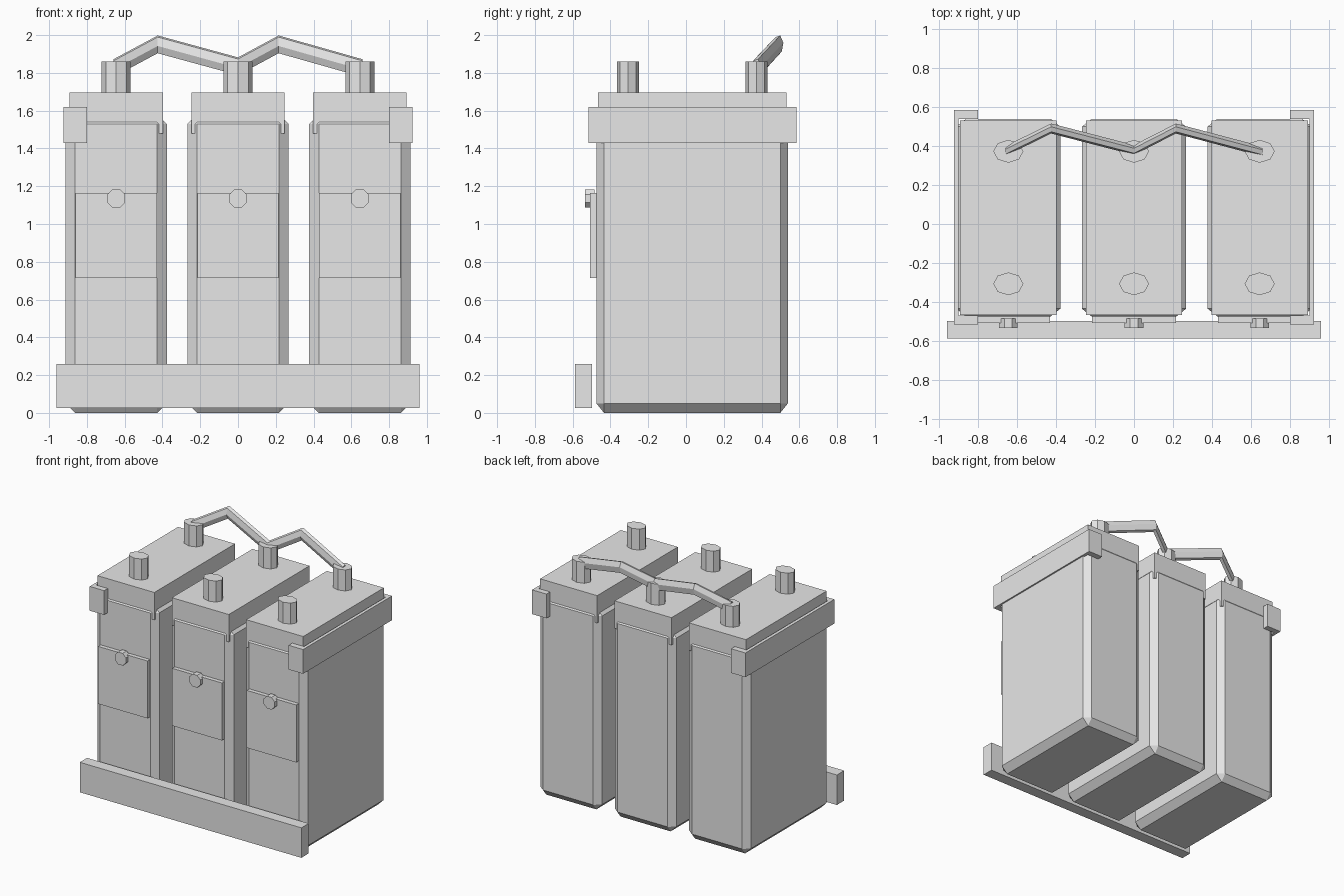
import bpy, bmesh, math
from mathutils import Matrix, Vector

if "Cube" in bpy.data.objects:
    bpy.data.objects.remove(bpy.data.objects["Cube"])

grey = bpy.data.materials.new("light_grey")
grey.diffuse_color = (0.8, 0.8, 0.8, 1)
grey.use_nodes = True
grey.node_tree.nodes["Principled BSDF"].inputs["Base Color"].default_value = grey.diffuse_color


def finish(name, bm):
    bmesh.ops.recalc_face_normals(bm, faces=bm.faces)
    mesh = bpy.data.meshes.new(name)
    bm.to_mesh(mesh)
    bm.free()
    mesh.materials.append(grey)
    obj = bpy.data.objects.new(name, mesh)
    bpy.context.collection.objects.link(obj)
    return obj


def add_box(bm, x, y, z):
    """Box from (min, max) pairs."""
    center = Vector([sum(p) / 2 for p in (x, y, z)])
    size = [p[1] - p[0] for p in (x, y, z)]
    m = Matrix.Translation(center) @ Matrix.Diagonal((*size, 1))
    bmesh.ops.create_cube(bm, size=1, matrix=m)


def box(name, x, y, z):
    bm = bmesh.new()
    add_box(bm, x, y, z)
    return finish(name, bm)


def prism(name, center, radius, depth, matrix):
    """Eight-sided cylinder, shaped by an extra matrix."""
    bm = bmesh.new()
    bmesh.ops.create_cone(bm, cap_ends=True, segments=8, radius1=radius,
                          radius2=radius, depth=depth,
                          matrix=Matrix.Translation(center) @ matrix)
    return finish(name, bm)


flatten = Matrix.Diagonal((1, 0.76, 1, 1))
face_front = Matrix.Rotation(math.pi / 2, 4, 'X') @ Matrix.Rotation(math.pi / 8, 4, 'Z')

for i, x in enumerate((-0.645, 0, 0.645), 1):
    # Chamfered cell case; bevelled while stretched in y, then squashed back
    squash = 0.8
    bm = bmesh.new()
    add_box(bm, (x - 0.268, x + 0.268), (-0.475 / squash, 0.54 / squash), (0, 1.58))
    bmesh.ops.bevel(bm, geom=bm.edges[:], offset=0.051, segments=1,
                    affect='EDGES', profile=0.5)
    bmesh.ops.scale(bm, vec=(1, squash, 1), verts=bm.verts)
    finish(f"cell_case_{i}", bm)

    # Lid whose lower corners poke through the case chamfers
    box(f"lid_{i}", (x - 0.247, x + 0.247), (-0.467, 0.532), (1.48, 1.695))

    # Front plate and knob
    box(f"front_plate_{i}", (x - 0.215, x + 0.215), (-0.507, -0.46), (0.715, 1.165))
    prism(f"knob_{i}", (x, -0.51, 1.135), 0.052, 0.05, face_front)

    # Terminal posts
    for side, y in (("front", -0.307), ("back", 0.373)):
        prism(f"terminal_{side}_{i}", (x, y, 1.777), 0.077, 0.165, flatten)

# Front rail
box("front_rail", (-0.96, 0.96), (-0.587, -0.497), (0.025, 0.26))

# Side clamps wrapping the front and back corners
for name, s in (("left_clamp", -1), ("right_clamp", 1)):
    bm = bmesh.new()
    outline = [(0.925, -0.515), (0.925, 0.585), (0.8, 0.585), (0.8, 0.54),
               (0.9, 0.54), (0.9, -0.47), (0.8, -0.47), (0.8, -0.515)]
    face = bm.faces.new([bm.verts.new((s * px, py, 1.43)) for px, py in outline])
    ext = bmesh.ops.extrude_face_region(bm, geom=[face])
    bmesh.ops.translate(bm, vec=(0, 0, 0.19),
                        verts=[g for g in ext["geom"] if isinstance(g, bmesh.types.BMVert)])
    finish(name, bm)

# Connecting cable: six-sided section swept along a zigzag
path = [(-0.66, 0.375, 1.825), (-0.425, 0.49, 1.951), (0, 0.38, 1.835),
        (0.215, 0.49, 1.951), (0.66, 0.372, 1.825)]
bm = bmesh.new()
rings = []
for p in path:
    ring = []
    for k in range(6):
        a = math.radians(50 + 60 * k)
        ring.append(bm.verts.new((p[0], p[1] - 0.026 * math.cos(a),
                                  p[2] + 0.05 * math.sin(a))))
    rings.append(ring)
for r0, r1 in zip(rings, rings[1:]):
    for k in range(6):
        n = (k + 1) % 6
        bm.faces.new((r0[k], r0[n], r1[n], r1[k]))
bm.faces.new(rings[0])
bm.faces.new(rings[-1])
finish("connecting_cable", bm)
